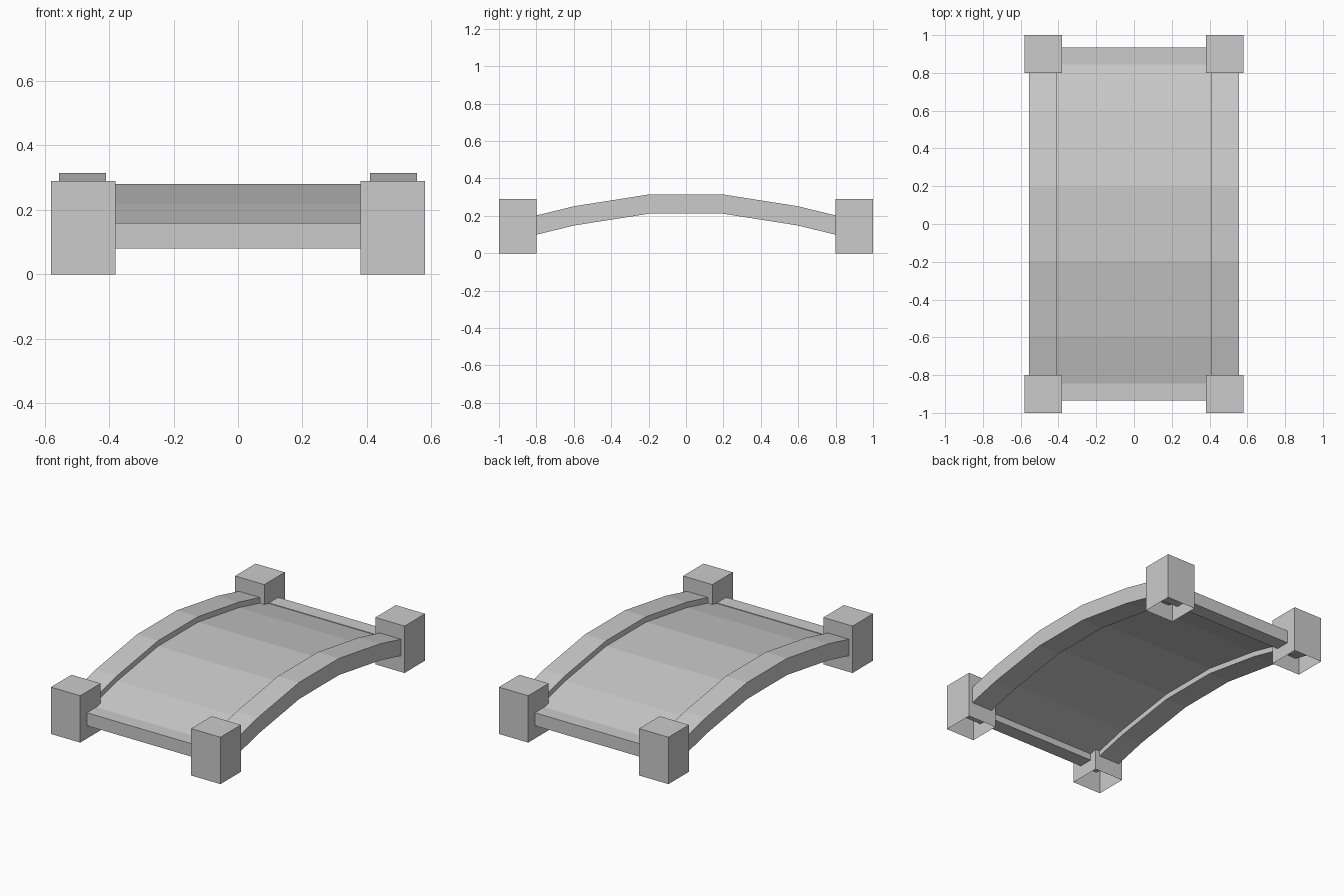
import bpy, bmesh

cube = bpy.data.objects.get("Cube")
if cube:
    bpy.data.objects.remove(cube, do_unlink=True)

GREY = (0.6, 0.6, 0.6, 1.0)
stone = bpy.data.materials.new("stone_grey")
stone.use_nodes = True
stone.diffuse_color = GREY
stone.node_tree.nodes["Principled BSDF"].inputs["Base Color"].default_value = GREY


def finish(name, bm):
    bmesh.ops.recalc_face_normals(bm, faces=bm.faces)
    mesh = bpy.data.meshes.new(name)
    bm.to_mesh(mesh)
    bm.free()
    mesh.materials.append(stone)
    obj = bpy.data.objects.new(name, mesh)
    bpy.context.collection.objects.link(obj)
    return obj


def box(name, x0, x1, y0, y1, z0, z1, open_bottom=False):
    bm = bmesh.new()
    bmesh.ops.create_cube(bm, size=1)
    for v in bm.verts:
        v.co.x = x1 if v.co.x > 0 else x0
        v.co.y = y1 if v.co.y > 0 else y0
        v.co.z = z1 if v.co.z > 0 else z0
    bmesh.ops.recalc_face_normals(bm, faces=bm.faces)
    if open_bottom:
        bottom = [f for f in bm.faces if f.normal.z < -0.5]
        bmesh.ops.delete(bm, geom=bottom, context="FACES_ONLY")
    return finish(name, bm)


def arched_strip(name, x0, x1, half_arch, thickness, drop=0):
    """Sweep a symmetric faceted arch, given as (y, top z), across x."""
    top = [(-y, z) for y, z in reversed(half_arch)] + half_arch
    bm = bmesh.new()
    rings = []
    for y, z in top:
        hi, lo = z - drop, z - drop - thickness
        rings.append([bm.verts.new(p) for p in
                      ((x0, y, lo), (x1, y, lo), (x1, y, hi), (x0, y, hi))])
    for a, b in zip(rings, rings[1:]):
        for i in range(4):
            j = (i + 1) % 4
            bm.faces.new((a[i], a[j], b[j], b[i]))
    bm.faces.new(rings[0])
    bm.faces.new(rings[-1])
    return finish(name, bm)


# Arch line shared by the rails and the deck
ARCH = [(0.195, 0.315), (0.595, 0.252), (0.9, 0.178)]

# Walking deck, sunk slightly below the rail tops
arched_strip("deck", -0.42, 0.42, ARCH[:2] + [(0.85, 0.189)], 0.035, drop=0.034)

# Side rails
for side, s in (("left", 1), ("right", -1)):
    arched_strip(side + "_rail", *sorted((0.41 * s, 0.555 * s)), ARCH, 0.103)

# End beams and hollow corner posts
for end, e in (("front", -1), ("back", 1)):
    box(end + "_beam", -0.5, 0.5, *sorted((0.845 * e, 0.935 * e)), 0.08, 0.16)
    for side, s in (("left", 1), ("right", -1)):
        box(f"{end}_{side}_post", *sorted((0.38 * s, 0.58 * s)),
            *sorted((0.8 * e, e)), 0, 0.29, open_bottom=True)
